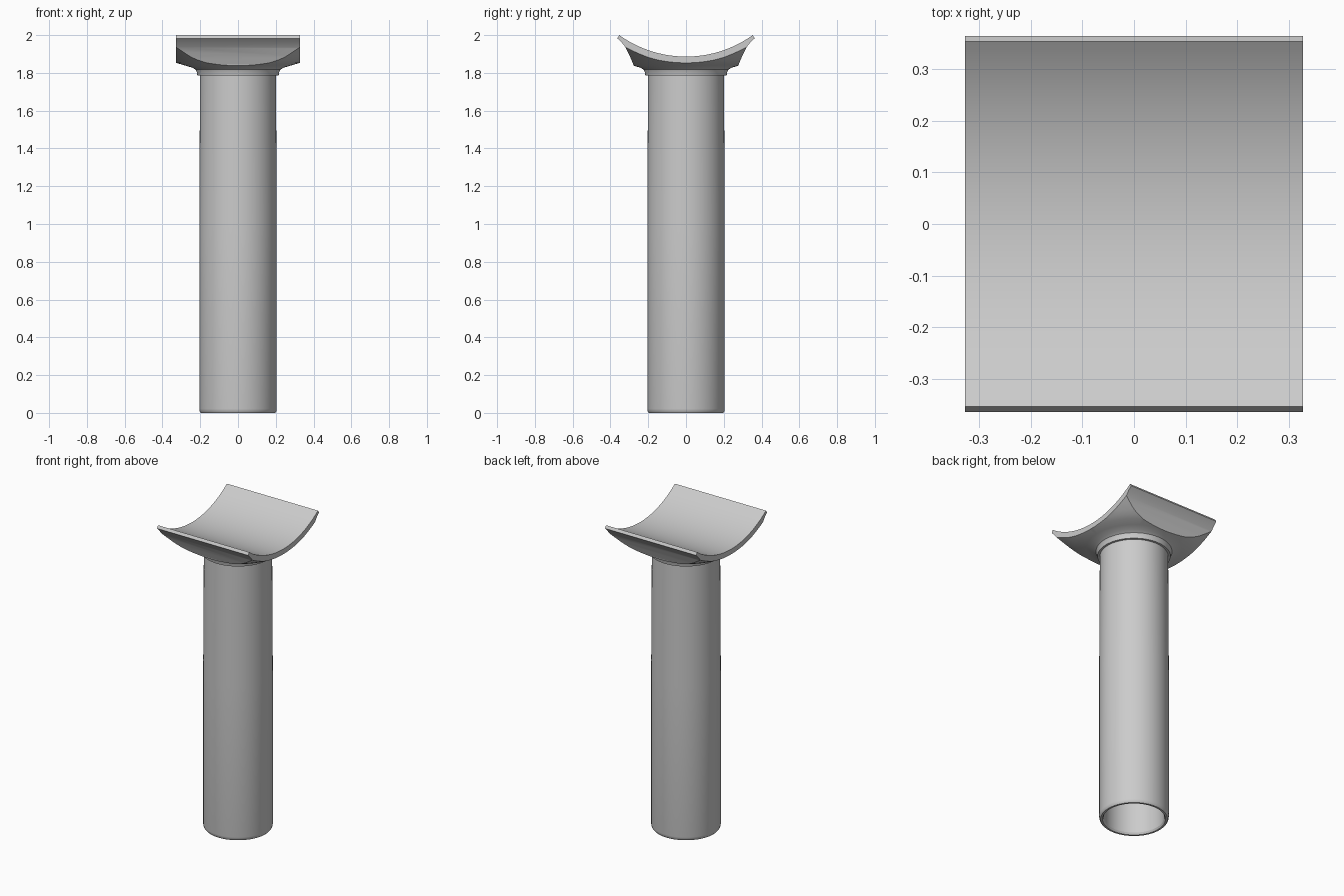
import bpy, bmesh, math

if "Cube" in bpy.data.objects:
    bpy.data.objects.remove(bpy.data.objects["Cube"])

grey = bpy.data.materials.new("light grey")
grey.diffuse_color = (0.6, 0.6, 0.6, 1)
grey.use_nodes = True
grey.node_tree.nodes["Principled BSDF"].inputs["Base Color"].default_value = grey.diffuse_color


def finish(name, bm):
    bmesh.ops.remove_doubles(bm, verts=bm.verts, dist=1e-5)
    bmesh.ops.recalc_face_normals(bm, faces=bm.faces)
    me = bpy.data.meshes.new(name)
    bm.to_mesh(me)
    bm.free()
    me.materials.append(grey)
    ob = bpy.data.objects.new(name, me)
    bpy.context.collection.objects.link(ob)
    return ob


def lathe(name, profile, closed, steps=96):
    """Spin (radius, z) points about the z axis."""
    bm = bmesh.new()
    vs = [bm.verts.new((r, 0, z)) for r, z in profile]
    pairs = list(zip(vs, vs[1:])) + ([(vs[-1], vs[0])] if closed else [])
    es = [bm.edges.new(p) for p in pairs]
    bmesh.ops.spin(bm, geom=vs + es, axis=(0, 0, 1), cent=(0, 0, 0),
                   angle=2 * math.pi, steps=steps, use_merge=False)
    return finish(name, bm)


def extrude_x(name, profile, half):
    """Extrude a closed (y, z) outline along x."""
    bm = bmesh.new()
    face = bm.faces.new([bm.verts.new((-half, y, z)) for y, z in profile])
    out = bmesh.ops.extrude_face_region(bm, geom=[face])
    moved = [v for v in out["geom"] if isinstance(v, bmesh.types.BMVert)]
    bmesh.ops.translate(bm, verts=moved, vec=(2 * half, 0, 0))
    return finish(name, bm)


def smooth(ob, angle=30):
    bpy.ops.object.select_all(action='DESELECT')
    ob.select_set(True)
    bpy.context.view_layer.objects.active = ob
    bpy.ops.object.shade_smooth_by_angle(angle=math.radians(angle))


# Hollow post with rounded foot
post = lathe("post", [(0, 1.79), (0.201, 1.79), (0.205, 1.0), (0.205, 0.022),
                      (0.203, 0.008), (0.197, 0), (0.185, 0), (0.178, 0.012),
                      (0.178, 1.77), (0, 1.77)], False)
smooth(post)

# Saddle: cradle outline along x, trimmed underneath by a round flare
R, edge = 0.605, 0.353
cz = 2.0 + math.sqrt(R * R - edge * edge)
a = math.asin(edge / R)
top = [(R * math.sin(t), cz - R * math.cos(t))
       for t in (-a + 2 * a * i / 40 for i in range(41))]
side = [(0.364, 1.983), (0.342, 1.963), (0.32, 1.935), (0.298, 1.89),
        (0.28, 1.848), (0.262, 1.76)]
saddle = extrude_x("saddle", top + side + [(-y, z) for y, z in reversed(side)], 0.327)

flare = lathe("flare_cutter", [(0, 1.785), (0.215, 1.785), (0.218, 1.803),
                               (0.224, 1.817), (0.24, 1.827), (0.28, 1.839),
                               (0.327, 1.853), (0.355, 1.866), (0.383, 1.882),
                               (0.42, 1.908), (0.457, 1.935), (0.55, 2.01),
                               (0.55, 2.2), (0, 2.2)], False)
flare.hide_render = True
cut = saddle.modifiers.new("flare", 'BOOLEAN')
cut.operation = 'INTERSECT'
cut.solver = 'EXACT'
cut.object = flare
bpy.context.view_layer.objects.active = saddle
bpy.ops.object.modifier_apply(modifier="flare")
bpy.data.objects.remove(flare)
smooth(saddle)
